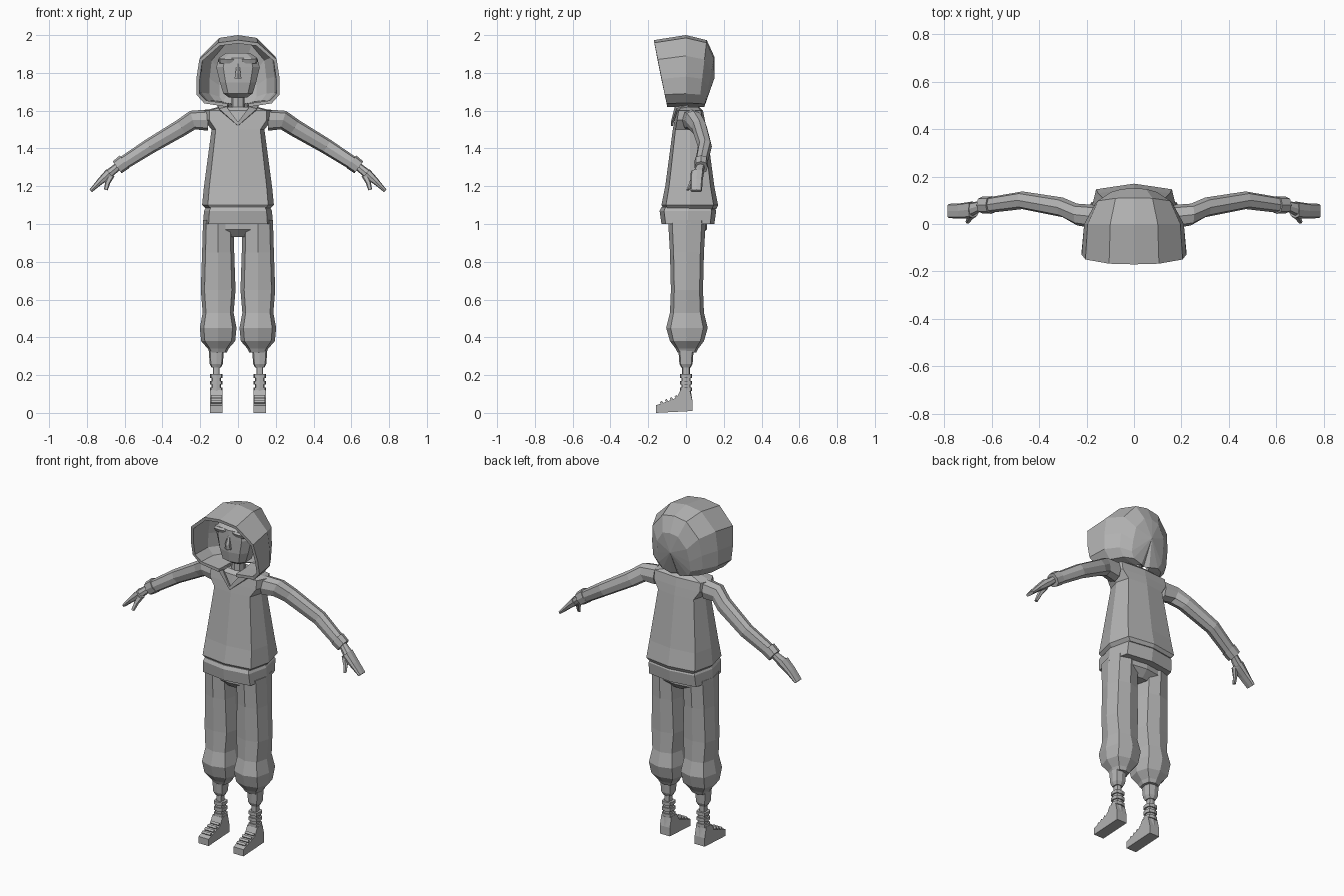
import bpy
import bmesh
from math import cos, sin, pi, copysign
from mathutils import Vector

if "Cube" in bpy.data.objects:
    bpy.data.objects.remove(bpy.data.objects["Cube"])

SHADE = 0.45
grey = bpy.data.materials.new("plain_grey")
grey.use_nodes = True
grey.diffuse_color = (SHADE, SHADE, SHADE, 1)
shader = grey.node_tree.nodes["Principled BSDF"]
shader.inputs["Base Color"].default_value = grey.diffuse_color


def finish(name, bm, mirror):
    """Turn a bmesh into a flat-shaded object, optionally mirrored left to right."""
    mesh = bpy.data.meshes.new(name)
    bm.to_mesh(mesh)
    bm.free()
    mesh.materials.append(grey)
    obj = bpy.data.objects.new(name, mesh)
    bpy.context.collection.objects.link(obj)
    if mirror:
        obj.modifiers.new("Mirror", "MIRROR")
    return obj


def skin(name, rings, mirror):
    """Join closed rings of points into a capped tube."""
    bm = bmesh.new()
    loops = [[bm.verts.new(point) for point in ring] for ring in rings]
    for low, high in zip(loops, loops[1:]):
        for i in range(len(low)):
            bm.faces.new((low[i - 1], low[i], high[i], high[i - 1]))
    bm.faces.new(loops[0])
    bm.faces.new(loops[-1])
    bmesh.ops.recalc_face_normals(bm, faces=bm.faces)
    return finish(name, bm, mirror)


def outline(sides, square):
    """Unit section, from a regular polygon (square = 1) towards a box."""
    def push(value):
        return copysign(abs(round(value, 4)) ** square, value)
    angles = [2 * pi * i / sides - pi / 2 for i in range(sides)]
    return [(push(cos(a)), push(sin(a))) for a in angles]


def column(name, rows, x=0, y=0, sides=8, square=0.6):
    """Upright tube; each row is height, half width, half depth. Paired when off centre."""
    section = outline(sides, square)
    rings = [[(x + u * wide, y + v * deep, z) for u, v in section] for z, wide, deep in rows]
    return skin(name, rings, mirror=x != 0)


def limb(name, path, start, end, sides=8, square=0.8):
    """Paired tube along a path, tapering between two (depth, height) radii."""
    path = [Vector(point) for point in path]
    last = len(path) - 1
    rings = []
    for i, centre in enumerate(path):
        along = path[min(i + 1, last)] - path[max(i - 1, 0)]
        across = Vector((-along.z, 0, along.x)).normalized()
        deep, high = Vector(start).lerp(Vector(end), i / last)
        rings.append([centre + Vector((0, u * deep, 0)) + across * v * high
                      for u, v in outline(sides, square)])
    return skin(name, rings, mirror=True)


def prism(name, profile, middle, half):
    """Paired side profile of (y, z) points, given a width."""
    rings = [[(x, y, z) for y, z in profile] for x in (middle - half, middle + half)]
    return skin(name, rings, mirror=True)


def cloth(name, points, faces, thickness):
    """Mirrored open sheet, thickened inwards."""
    bm = bmesh.new()
    verts = [bm.verts.new(point) for point in points]
    for face in faces:
        bm.faces.new([verts[i] for i in face])
    solid = finish(name, bm, mirror=True).modifiers.new("Solidify", "SOLIDIFY")
    solid.thickness = thickness
    solid.offset = -1


# Jumper body with a hem band
column("jumper", [(1.08, .17, .14), (1.1, .19, .15), (1.2, .18, .13), (1.5, .14, .09),
                  (1.55, .18, .08), (1.6, .18, .07), (1.62, .1, .05)], y=.02, square=0.5)
column("jumper_hem", [(1, .185, .14), (1.07, .18, .15), (1.09, .17, .14)], y=.01, square=0.5)

# Folded collar with a V neck
cloth("collar", [(0, -.08, 1.54), (.06, -.06, 1.62), (.1, -.05, 1.61), (0, -.08, 1.52),
                 (.11, .01, 1.63), (.05, 0, 1.63)],
      [(0, 3, 2, 1), (1, 2, 4, 5)], thickness=.01)

# Sleeves, cuffs and hands
limb("sleeve", [(.16, .03, 1.55), (.24, .04, 1.55), (.3, .07, 1.51), (.47, .1, 1.41),
                (.61, .08, 1.32)], start=(.05, .056), end=(.033, .036))
limb("cuff", [(.6, .08, 1.33), (.64, .08, 1.3)], start=(.037, .042), end=(.035, .039))
limb("wrist", [(.63, .08, 1.31), (.69, .06, 1.26)], start=(.02, .02), end=(.03, .025))
limb("hand", [(.68, .06, 1.27), (.73, .055, 1.225), (.78, .055, 1.175)],
     start=(.035, .026), end=(.03, .009), square=0.6)
limb("thumb", [(.67, .05, 1.26), (.69, .03, 1.22), (.7, .01, 1.18)],
     start=(.018, .018), end=(.008, .01), sides=6)

# Baggy trousers, gathered below the knee
column("pelvis", [(.93, .1, .06), (.97, .16, .1), (1.03, .16, .1)], y=.01)
column("trouser_leg", [(.32, .045, .05), (.34, .055, .06), (.38, .09, .09), (.45, .097, .11),
                       (.53, .082, .09), (.65, .092, .085), (.85, .085, .09), (1.02, .08, .1)],
       x=.105, y=.005, square=0.7)

# Slim lower legs: shin socket, rod, ankle and its bands
FOOT = .115
column("shin", [(.24, .025, .025), (.26, .035, .035), (.33, .04, .04)], x=FOOT)
column("shin_rod", [(.19, .018, .02), (.26, .018, .02)], x=FOOT)
column("ankle", [(.06, .03, .035), (.12, .025, .025), (.2, .025, .025)], x=FOOT)
for level, label in enumerate(("lower", "middle", "upper")):
    z = .125 + level * .035
    column(label + "_ankle_band", [(z + side * .01, .033, .032) for side in (-1, 1)], x=FOOT)

# Boots with raised straps over the instep
prism("boot", [(-.16, 0), (-.16, .04), (-.1, .06), (-.05, .08), (-.03, .12), (.02, .12),
               (.035, .06), (.035, .01)], FOOT, half=.033)
for strap in range(4):
    y, z = -.13 + strap * .026, .055 + strap * .01
    box = [(y + dy * .008, z + dz * .01) for dy, dz in outline(sides=4, square=1)]
    prism("boot_strap", box, FOOT, half=.029)

# Neck, head and face
column("neck", [(1.56, .045, .045), (1.62, .036, .037), (1.7, .034, .035)], y=.005, square=0.9)
column("head", [(1.67, .05, .04), (1.69, .08, .07), (1.75, .1, .08), (1.83, .12, .08),
                (1.88, .105, .08), (1.905, .065, .05)], y=-.01, sides=10, square=0.8)
column("nose", [(1.77, .02, .03), (1.8, .015, .035), (1.85, .006, .01)], y=-.08, sides=6)
column("brow", [(1.85, .04, .02), (1.87, .045, .03), (1.88, .04, .02)], x=.06, y=-.065)

# Hood: one arch repeated from the front rim to the back of the head
arch = [(0, 2), (.1, 1.985), (.195, 1.89), (.21, 1.78), (.21, 1.69), (.17, 1.64), (.055, 1.62)]
stations = [(-.17, 1.05, .93, .2), (0, 1, 1, 0), (.11, .78, .93, -.12), (.15, .5, .7, -.2)]
BASE = 1.62
points = []
for y, wide, tall, lean in stations:
    for x, z in arch:
        rise = (z - BASE) * tall
        top = (arch[0][1] - BASE) * tall
        points.append((x * wide, y + lean * (top - rise), BASE + rise))
step = len(arch)
faces = [(i, i + 1, i + 1 + step, i + step)
         for i in range(step * (len(stations) - 1)) if (i + 1) % step]

# Close the back of the hood around its rearmost point
crown, nape = len(points), len(points) + 1
points += [(0, .15, 1.77), (0, .08, BASE)]
faces += [(i, i + 1, crown) for i in range(crown - step, crown)  if i + 1 < crown]
faces.append((crown - 1, nape, crown))
cloth("hood", points, faces, thickness=.018)
